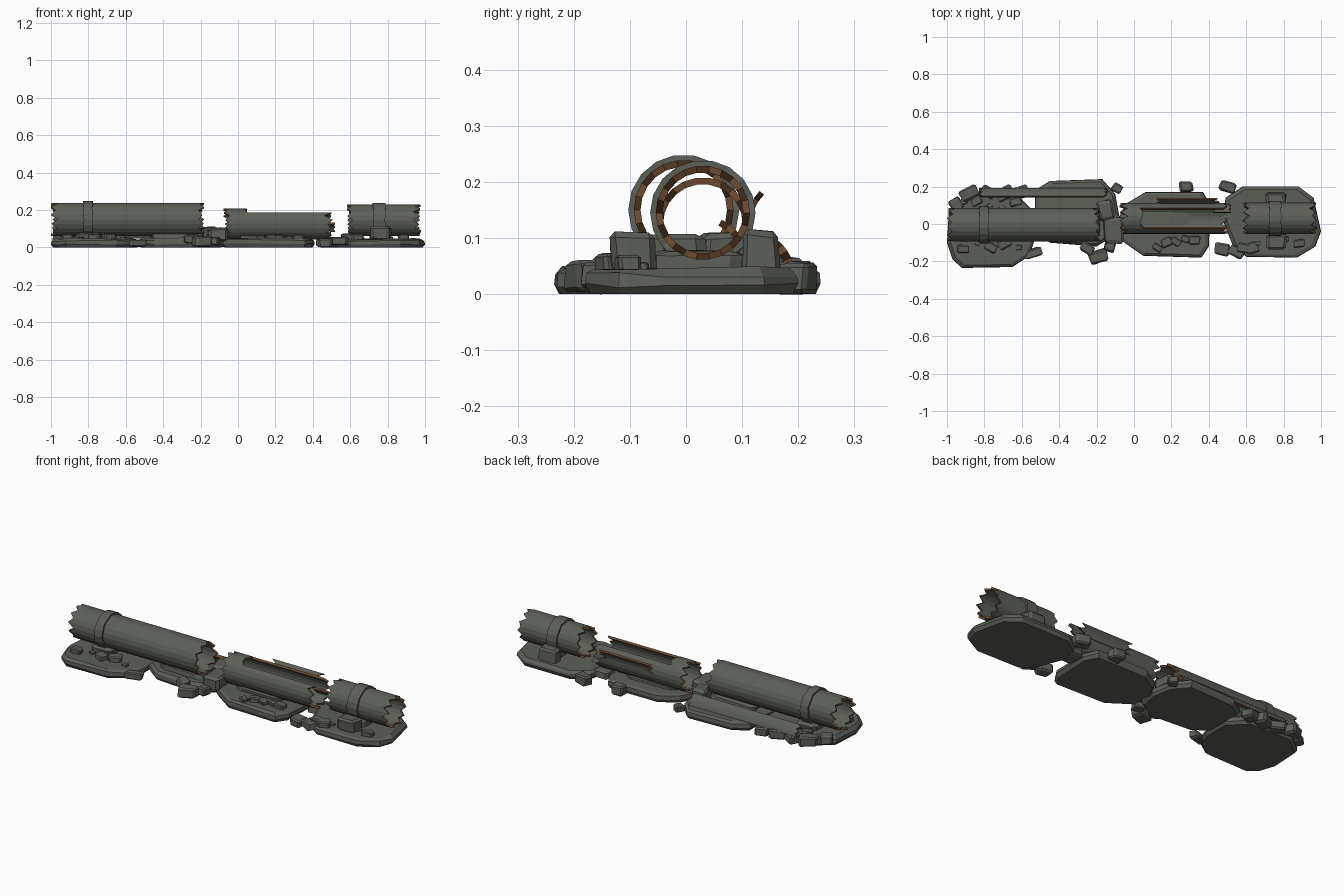
import bpy, bmesh, math, random
from mathutils import Vector, Matrix

random.seed(7)
if "Cube" in bpy.data.objects:
    bpy.data.objects.remove(bpy.data.objects["Cube"], do_unlink=True)


def make_material(name, color):
    mat = bpy.data.materials.new(name)
    mat.use_nodes = True
    mat.diffuse_color = color
    mat.node_tree.nodes["Principled BSDF"].inputs["Base Color"].default_value = color
    return mat


stone = make_material("grey green stone", (0.108, 0.117, 0.098, 1))
rust = make_material("rusty brown", (0.145, 0.066, 0.028, 1))


def add_object(name, bm, mats):
    mesh = bpy.data.meshes.new(name)
    bm.to_mesh(mesh)
    bm.free()
    for mat in mats:
        mesh.materials.append(mat)
    obj = bpy.data.objects.new(name, mesh)
    bpy.context.collection.objects.link(obj)
    return obj


def shell(name, x0, x1, cy, cz, radius, wall=0.012, start=0, end=360, sides=22,
          tooth=0.045, gap=None, rim=rust):
    """Hollow tube or arc along x with torn ends; gap = (from x, half angle) opens the top."""
    bm = bmesh.new()
    full = end - start == 360
    count = sides if full else sides + 1
    cut = gap[0] if gap else (x0 + x1) / 2
    margin = tooth + 0.01
    rows = []
    for i in range(count):
        angle = math.radians(start + (end - start) * i / sides)
        bite = [random.uniform(0.5, 1) * tooth if i % 2 else random.uniform(0, 0.3) * tooth
                for _ in range(2)]
        torn = cut + (random.uniform(-0.012, 0.012) if gap else 0)
        xs = (x0 + bite[0], x0 + margin, torn, x1 - margin, x1 - bite[1])
        rows.append([bm.verts.new((x, cy + radius * math.cos(angle),
                                   cz + radius * math.sin(angle))) for x in xs])
    for i in range(sides):
        low, high = rows[i], rows[(i + 1) % count]
        middle = start + (end - start) * (i + 0.5) / sides
        for j in range(4):
            if gap and j >= 2 and abs(middle - 90) < gap[1]:
                continue
            bm.faces.new((low[j], high[j], high[j + 1], low[j + 1]))
    bm.normal_update()
    # keep every normal pointing away from the tube axis
    for face in bm.faces:
        mid = face.calc_center_median()
        if face.normal.dot(Vector((0, mid.y - cy, mid.z - cz))) < 0:
            face.normal_flip()
    obj = add_object(name, bm, [stone, rim])
    solid = obj.modifiers.new("wall", "SOLIDIFY")
    solid.thickness = wall
    solid.offset = -1
    solid.material_offset_rim = 1
    return obj


def slab(name, outline, height):
    """Rough slab with an undercut foot and a chipped top edge."""
    bm = bmesh.new()
    center = Vector((sum(p[0] for p in outline), sum(p[1] for p in outline))) / len(outline)
    loops = []
    for z, scale in ((0, 0.95), (height * 0.35, 1), (height * 0.75, 0.99), (height, 0.92)):
        loop = []
        for p in outline:
            q = center + (Vector(p) - center) * scale
            wobble = random.uniform(-0.005, 0.005) if z else 0
            loop.append(bm.verts.new((q.x, q.y, z + wobble)))
        loops.append(loop)
    n = len(outline)
    for a, b in zip(loops, loops[1:]):
        for i in range(n):
            bm.faces.new((a[i], a[(i + 1) % n], b[(i + 1) % n], b[i]))
    bm.faces.new(loops[0][::-1])
    bm.faces.new(loops[-1])
    bmesh.ops.recalc_face_normals(bm, faces=bm.faces)
    return add_object(name, bm, [stone])


def rock(name, x, y, z, sx, sy, sz, turn=None):
    """Chiselled stone: a jittered box with chamfered corners."""
    bm = bmesh.new()
    bmesh.ops.create_cube(bm, size=1)
    for v in bm.verts:
        v.co += Vector([random.uniform(-0.12, 0.04) * math.copysign(1, c) for c in v.co])
    bmesh.ops.bevel(bm, geom=bm.edges[:], offset=0.12, segments=1, affect="EDGES")
    spin = random.uniform(-0.6, 0.6) if turn is None else turn
    bm.transform(Matrix.Translation((x, y, z + sz / 2)) @ Matrix.Rotation(spin, 4, "Z")
                 @ Matrix.Diagonal((sx, sy, sz, 1)))
    return add_object(name, bm, [stone])


# Ground slabs, right to left
slab("slab_far_right", [(-1, -.1), (-.97, -.19), (-.92, -.235), (-.65, -.23), (-.56, -.17), (-.53, -.08),
                        (-.53, .06), (-.62, .15), (-.88, .16), (-.99, .07)], 0.047)
slab("slab_inner_right", [(-.53, -.04), (-.45, -.1), (-.2, -.12), (-.1, -.06), (-.08, .05),
                          (-.1, .16), (-.17, .24), (-.45, .23), (-.53, .18)], 0.05)
slab("slab_inner_left", [(-.08, -.08), (.05, -.17), (.36, -.18), (.4, -.12), (.41, .1),
                         (.37, .17), (.06, .17), (-.04, .11), (-.08, .04)], 0.05)
slab("slab_far_left", [(.47, .03), (.53, -.12), (.6, -.175), (.87, -.18), (.97, -.12), (1, -.04),
                       (.96, .14), (.88, .2), (.58, .2), (.49, .14)], 0.045)

# Broken pipe: three lengths, the middle one torn open along the top
shell("pipe_right", -1, -0.18, -0.004, 0.15, 0.089)
shell("pipe_middle", -0.08, 0.51, 0.03, 0.125, 0.083, gap=(0.04, 48), tooth=0.05)
shell("pipe_left", 0.58, 0.98, 0.03, 0.145, 0.084)

# Collars
shell("collar_right", -0.83, -0.775, -0.004, 0.15, 0.099, 0.014, sides=18, tooth=0.006, rim=stone)
shell("collar_left", 0.72, 0.79, 0.03, 0.145, 0.094, 0.013, sides=18, tooth=0.006, rim=stone)

# Loose pieces of pipe wall
shell("fallen_wall_piece", -0.83, -0.14, 0.11, 0.03, 0.085, 0.016, 15, 62, 5, 0.025)
shell("peeled_wall_piece", 0.12, 0.46, 0.19, 0.125, 0.083, 0.01, 135, 180, 4, 0.05)
shell("small_wall_piece", 0.42, 0.52, 0.03, 0.06, 0.08, 0.012, 20, 65, 4, 0.02)

# Larger support stones
supports = [
    (-.11, -.04, .03, .11, .15, .08, 0), (-.15, .07, .03, .09, .12, .08, .2),
    (.76, -.095, .03, .12, .09, .085, 0), (.76, .135, .03, .11, .07, .085, 0),
    (.77, .02, .02, .1, .18, .06, 0), (-.8, 0, .02, .14, .18, .065, 0),
    (.16, .03, .03, .3, .14, .035, 0), (-.33, 0, .03, .3, .13, .05, 0)]
for i, data in enumerate(supports):
    rock(f"support_stone_{i + 1}", *data)

# Fallen stones around the slabs
fallen = [
    (-.88, .165, .01, .1, .07, .06), (-.78, .17, 0, .09, .06, .055), (-.69, .165, 0, .1, .07, .06),
    (-.6, .17, 0, .08, .07, .05), (-.95, .1, .02, .07, .08, .05), (-.54, -.155, 0, .1, .05, .045),
    (-.19, -.175, 0, .11, .07, .06), (-.25, -.13, .02, .08, .06, .05), (-.13, -.12, .01, .06, .06, .05),
    (.28, .2, 0, .08, .06, .06), (.5, .2, 0, .09, .06, .06), (.47, -.135, 0, .08, .07, .05),
    (.55, -.15, .01, .09, .06, .05), (.63, -.13, .03, .07, .06, .045), (.46, .06, 0, .09, .1, .05),
    (-.09, .19, 0, .06, .05, .04)]
for i, data in enumerate(fallen):
    rock(f"fallen_stone_{i + 1}", *data)

# Small chips scattered along the pipe
for i, (x0, x1, y) in enumerate([(-.95, -.58, -.11), (-.95, -.6, .11), (.1, .35, -.11), (.55, .92, -.1)]):
    for j in range(5):
        size = random.uniform(0.025, 0.055)
        rock(f"chip_{i + 1}_{j + 1}", x0 + (x1 - x0) * (j + 0.5) / 5, y + random.uniform(-0.03, 0.03),
             0.035, size * 1.3, size, size * 0.75)
